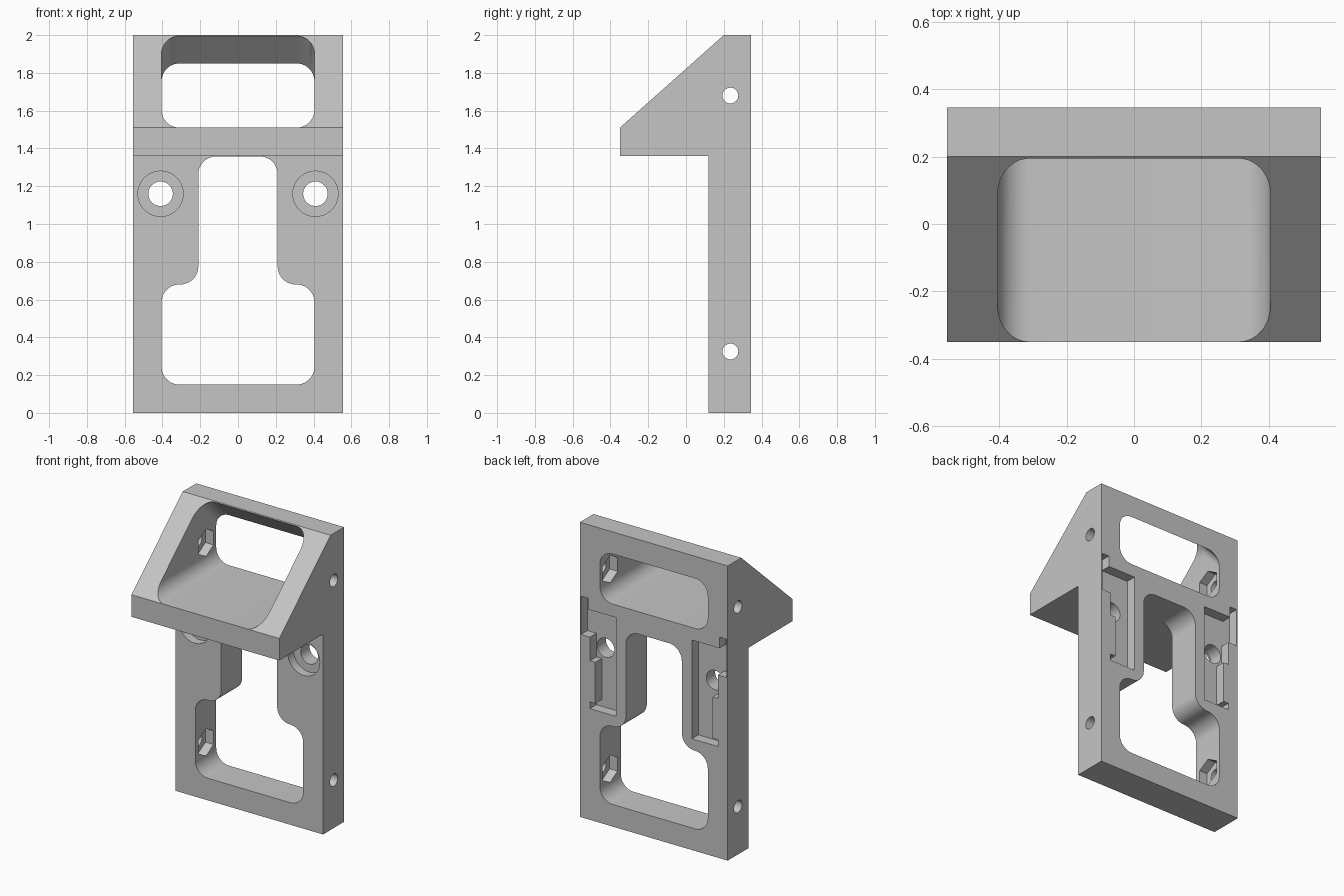
import bpy
import bmesh
from math import sin, cos, pi, radians
from mathutils import Vector

cube = bpy.data.objects.get("Cube")
if cube:
    bpy.data.objects.remove(cube, do_unlink=True)

grey = bpy.data.materials.new("plain grey")
grey.use_nodes = True
colour = (0.56, 0.56, 0.56, 1)
grey.diffuse_color = colour
grey.node_tree.nodes["Principled BSDF"].inputs["Base Color"].default_value = colour


def fillet(points, r, steps=10):
    """Round every square corner of a 2D outline."""
    out = []
    pts = [Vector(p) for p in points]
    for i, p in enumerate(pts):
        u = (pts[i - 1] - p).normalized() * r
        v = (pts[(i + 1) % len(pts)] - p).normalized() * r
        for k in range(steps + 1):
            t = pi / 2 * k / steps
            out.append(p + u * (1 - sin(t)) + v * (1 - cos(t)))
    return out


def circle(a, b, r, n=40, start=0):
    return [(a + r * cos(start + 2 * pi * k / n), b + r * sin(start + 2 * pi * k / n))
            for k in range(n)]


def rect(w, z0, z1):
    return [(-w, z0), (w, z0), (w, z1), (-w, z1)]


def loft(name, rings):
    """Closed solid through matching rings of 3D points."""
    bm = bmesh.new()
    loops = [[bm.verts.new(p) for p in ring] for ring in rings]
    for a, b in zip(loops, loops[1:]):
        for i in range(len(a)):
            bm.faces.new((a[i - 1], a[i], b[i], b[i - 1]))
    bm.faces.new(loops[0])
    bm.faces.new(loops[-1])
    bmesh.ops.recalc_face_normals(bm, faces=bm.faces)
    mesh = bpy.data.meshes.new(name)
    bm.to_mesh(mesh)
    bm.free()
    obj = bpy.data.objects.new(name, mesh)
    bpy.context.collection.objects.link(obj)
    return obj


def along_y(name, outline, y0, y1):
    return loft(name, [[(x, y, z) for x, z in outline] for y in (y0, y1)])


def along_x(name, outline, x0, x1):
    return loft(name, [[(x, y, z) for y, z in outline] for x in (x0, x1)])


# Plate with its wedge-shaped shelf
side = [(0.12, 0), (0.345, 0), (0.345, 2), (0.2, 2), (-0.35, 1.51), (-0.35, 1.36), (0.12, 1.36)]
bracket = along_x("mounting_bracket", side, -0.555, 0.555)
bracket.data.materials.append(grey)
cutters = []

# Upper window, its ceiling dropping towards the back
sections = [(-0.5, 1.995), (0.2, 1.995), (0.45, 1.745)]
cutters.append(loft("window_cutter", [
    [(x, y, z) for x, z in fillet(rect(0.405, 1.51, top), 0.095)] for y, top in sections]))

# Lower stepped opening
half = [(0.405, 0.15), (0.405, 0.68), (0.21, 0.68), (0.21, 1.358)]
stepped = half + [(-x, z) for x, z in reversed(half)]
cutters.append(along_y("opening_cutter", fillet(stepped, 0.095), 0.05, 0.5))

# Outline of the stepped recess on the back
recess = [(0.285, 0.755), (0.48, 0.755), (0.48, 0.8), (0.44, 0.8), (0.44, 1.08),
          (0.48, 1.08), (0.48, 1.24), (0.547, 1.24), (0.547, 1.5), (0.493, 1.5),
          (0.493, 1.425), (0.285, 1.425)]

for s in (-1, 1):
    cutters.append(along_y("recess_cutter", [(s * x, z) for x, z in recess], 0.275, 0.4))
    # Counterbored front holes
    cutters.append(along_y("counterbore_cutter", circle(s * 0.41, 1.16, 0.12), 0.05, 0.18))
    cutters.append(along_y("hole_cutter", circle(s * 0.41, 1.16, 0.065), 0.06, 0.45))
    # Side holes with hexagonal nut pockets on the inner walls
    for z in (0.325, 1.68):
        cutters.append(along_x("side_hole_cutter", circle(0.235, z, 0.042, 24), s * 0.35, s * 0.6))
        cutters.append(along_x("nut_cutter", circle(0.235, z, 0.093, 6, pi / 6), s * 0.34, s * 0.465))

bpy.ops.object.select_all(action="DESELECT")
bpy.context.view_layer.objects.active = bracket
bracket.select_set(True)
for cutter in cutters:
    cutter.hide_render = True
    mod = bracket.modifiers.new("cut", "BOOLEAN")
    mod.operation = "DIFFERENCE"
    mod.solver = "EXACT"
    mod.object = cutter
    bpy.ops.object.modifier_apply(modifier=mod.name)
    bpy.data.objects.remove(cutter, do_unlink=True)

bpy.ops.object.shade_smooth_by_angle(angle=radians(30))
